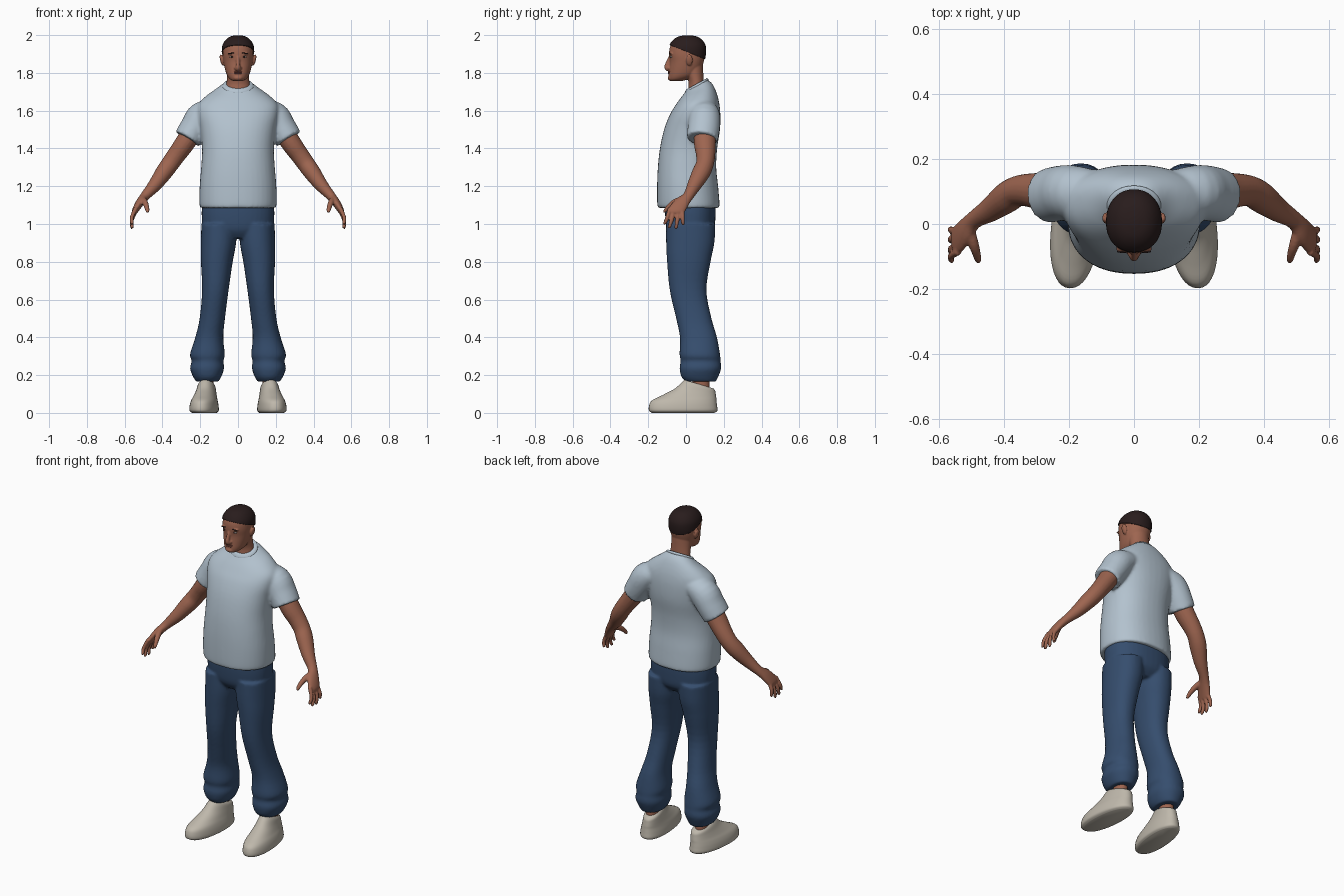
import bpy, bmesh, math
from mathutils import Vector, Matrix

cube = bpy.data.objects.get("Cube")
if cube:
    bpy.data.objects.remove(cube, do_unlink=True)


def material(name, rgb):
    m = bpy.data.materials.new(name)
    m.use_nodes = True
    m.diffuse_color = (*rgb, 1)
    bsdf = next(n for n in m.node_tree.nodes if n.type == 'BSDF_PRINCIPLED')
    bsdf.inputs["Base Color"].default_value = (*rgb, 1)
    bsdf.inputs["Roughness"].default_value = 0.8
    return m


SKIN = material("brown skin", (0.34, 0.13, 0.08))
SHIRT = material("pale blue cotton", (0.45, 0.54, 0.62))
DENIM = material("dark blue denim", (0.036, 0.075, 0.155))
SHOE = material("off white canvas", (0.52, 0.48, 0.41))
HAIR = material("black brown hair", (0.022, 0.012, 0.012))
LIP = material("dark lip", (0.24, 0.075, 0.055))
EYE = material("eye white", (0.5, 0.45, 0.42))


def spline(rows, steps=4):
    """Catmull-Rom interpolation of every column."""
    out = []
    for i in range(len(rows) - 1):
        quad = [rows[max(i - 1, 0)], rows[i], rows[i + 1], rows[min(i + 2, len(rows) - 1)]]
        for k in range(steps):
            t = k / steps
            out.append([b + t / 2 * (c - a + t * (2 * a - 5 * b + 4 * c - d + t * (3 * (b - c) + d - a)))
                        for a, b, c, d in zip(*quad)])
    return out + [list(rows[-1])]


def skin_rings(bm, rings):
    loops = [[bm.verts.new(p) for p in ring] for ring in rings]
    n = len(loops[0])
    faces = [bm.faces.new((a[i], a[(i + 1) % n], b[(i + 1) % n], b[i]))
             for a, b in zip(loops, loops[1:]) for i in range(n)]
    faces += [bm.faces.new(loops[0]), bm.faces.new(loops[-1])]
    bmesh.ops.recalc_face_normals(bm, faces=faces)


def circle(power, n):
    for i in range(n):
        c, s = math.cos(i * math.tau / n), math.sin(i * math.tau / n)
        yield (math.copysign(abs(c) ** (2 / power), c), math.copysign(abs(s) ** (2 / power), s))


def stack(bm, rows, side=1, power=2, grow=0, toe_out=0):
    """Level sections: x, z, half width, front y, back y, tilt."""
    rings = []
    for x, z, w, y0, y1, tilt in spline(rows):
        mid, depth = (y0 + y1) / 2, (y1 - y0) / 2 + grow
        rings.append([(side * (x + c * (w + grow) - toe_out * (mid + s * depth)),
                       mid + s * depth, z + tilt * s * depth) for c, s in circle(power, 40)])
    skin_rings(bm, rings)


def limb(bm, rows, side=1, n=20):
    """Sections across a path: x, y, z, radius along y, radius across."""
    pts = spline(rows)
    centres = [Vector((side * p[0], p[1], p[2])) for p in pts]
    rings = []
    for i, p in enumerate(pts):
        t = (centres[min(i + 1, len(pts) - 1)] - centres[max(i - 1, 0)]).normalized()
        ref = Vector((0, 1, 0))
        u = (ref - t * ref.dot(t)).normalized()
        v = t.cross(u)
        rings.append([centres[i] + u * c * p[3] + v * s * p[4] for c, s in circle(2, n)])
    skin_rings(bm, rings)


def ball(bm, centre, radii, side=1, roll=0):
    c = Vector((side * centre[0], centre[1], centre[2]))
    m = Matrix.Translation(c) @ Matrix.Rotation(side * roll, 4, 'Y') @ Matrix.Diagonal((*radii, 1))
    bmesh.ops.create_uvsphere(bm, u_segments=20, v_segments=12, radius=1, matrix=m)


def finish(name, bm, mat, voxel=0, smooth=3):
    mesh = bpy.data.meshes.new(name)
    bm.to_mesh(mesh)
    bm.free()
    for p in mesh.polygons:
        p.use_smooth = True
    ob = bpy.data.objects.new(name, mesh)
    bpy.context.collection.objects.link(ob)
    mesh.materials.append(mat)
    if voxel:  # fuse the overlapping volumes into one soft skin
        r = ob.modifiers.new("Fuse", 'REMESH')
        r.mode, r.voxel_size, r.use_smooth_shade = 'VOXEL', voxel, True
        s = ob.modifiers.new("Soften", 'SMOOTH')
        s.factor, s.iterations = 0.5, smooth
    return ob


SIDES = (1, -1)

# T-shirt: torso, sleeves and collar
bm = bmesh.new()
stack(bm, [(0, 1.085, .195, -.145, .172, 0), (0, 1.1, .204, -.152, .178, 0), (0, 1.2, .203, -.153, .17, 0),
           (0, 1.3, .195, -.149, .16, 0), (0, 1.4, .19, -.138, .165, 0), (0, 1.5, .2, -.116, .18, 0),
           (0, 1.58, .215, -.085, .182, 0), (0, 1.635, .21, -.055, .176, .05), (0, 1.68, .165, -.03, .162, .15),
           (0, 1.715, .11, -.012, .14, .35), (0, 1.735, .078, 0, .112, .55)], power=2.25)
for s in SIDES:
    limb(bm, [(.1, .09, 1.61, .07, .05), (.185, .097, 1.572, .083, .08), (.23, .094, 1.51, .085, .077),
              (.267, .086, 1.45, .083, .075)], s, 32)
finish("tshirt", bm, SHIRT, .009, 5)
bm = bmesh.new()
stack(bm, [(0, 1.715, .082, -.004, .116, .55), (0, 1.732, .083, -.006, .118, .55),
           (0, 1.742, .074, .002, .11, .55)])
finish("shirt_collar", bm, SHIRT)

# Trousers: hips and two legs with bunched cuffs
bm = bmesh.new()
stack(bm, [(0, .925, .12, -.07, .11, 0), (0, .97, .18, -.1, .148, 0), (0, 1.04, .192, -.11, .156, 0),
           (0, 1.11, .19, -.112, .156, 0)], power=2.3)
for s in SIDES:
    stack(bm, [(.1, 1, .094, -.105, .156, 0), (.103, .9, .093, -.105, .15, 0), (.112, .8, .084, -.1, .13, 0),
               (.12, .65, .07, -.086, .108, 0), (.136, .5, .067, -.052, .135, 0), (.152, .4, .074, -.032, .164, 0),
               (.162, .31, .092, -.034, .18, 0), (.161, .275, .084, -.028, .183, 0),
               (.164, .235, .09, -.034, .186, 0), (.163, .19, .074, -.024, .17, 0),
               (.163, .165, .058, 0, .158, 0)], s, 2.2)
finish("trousers", bm, DENIM, .008)

# Shoes and bare ankles
for s, label in zip(SIDES, ("left", "right")):
    bm = bmesh.new()
    stack(bm, [(.176, 0, .062, -.18, .15, 0), (.178, .012, .075, -.196, .166, 0), (.178, .04, .074, -.195, .164, 0),
               (.177, .066, .068, -.18, .161, 0), (.175, .088, .06, -.125, .16, -.04),
               (.173, .115, .052, -.06, .157, -.12), (.172, .14, .046, -.022, .154, -.25),
               (.172, .152, .038, -.008, .146, -.3)], s, 2.2, toe_out=.09)
    finish(label + "_shoe", bm, SHOE)
    bm = bmesh.new()
    stack(bm, [(.165, .08, .036, .035, .125, 0), (.165, .24, .036, .035, .125, 0)], s)
    finish(label + "_ankle", bm, SKIN)

# Arms with palms, fingers and thumbs
FINGERS = [(-.085, 1.075, -.112, .998), (-.064, 1.065, -.088, .978),
           (-.041, 1.065, -.052, .976), (-.02, 1.072, -.016, .995)]
for s, label in zip(SIDES, ("left", "right")):
    bm = bmesh.new()
    limb(bm, [(.21, .1, 1.54, .06, .055), (.28, .1, 1.43, .058, .053), (.325, .104, 1.367, .051, .049),
              (.36, .1, 1.318, .047, .047), (.393, .08, 1.272, .048, .045), (.44, .045, 1.207, .038, .036),
              (.492, .012, 1.148, .028, .025), (.52, -.022, 1.112, .039, .022),
              (.544, -.05, 1.072, .043, .017), (.55, -.055, 1.055, .034, .013)], s)
    for y0, z0, y1, z1 in FINGERS:
        limb(bm, [(.54, y0, z0 + .01, .011, .012), (.562, (y0 + y1) / 2, (z0 + z1) / 2, .0105, .0105),
                  (.561, y1, z1 + .006, .009, .009), (.56, y1, z1, .005, .005)], s, 12)
    limb(bm, [(.508, -.01, 1.135, .016, .018), (.493, -.062, 1.115, .016, .016),
              (.483, -.095, 1.088, .012, .013), (.479, -.112, 1.068, .009, .01),
              (.478, -.116, 1.06, .005, .005)], s, 12)
    finish(label + "_arm", bm, SKIN, .005, 2)

# Head, neck, nose and ears
HEAD = [(0, 1.757, .024, -.084, -.02, 0), (0, 1.766, .042, -.09, .01, 0), (0, 1.787, .058, -.092, .055, 0),
        (0, 1.82, .069, -.089, .08, 0), (0, 1.86, .077, -.086, .094, 0), (0, 1.9, .081, -.09, .101, 0),
        (0, 1.94, .078, -.084, .099, 0), (0, 1.97, .061, -.064, .081, 0), (0, 1.988, .037, -.036, .054, 0),
        (0, 1.995, .008, -.002, .018, 0)]
bm = bmesh.new()
stack(bm, HEAD, power=2.15)
stack(bm, [(0, 1.66, .07, 0, .115, 0), (0, 1.74, .061, .014, .097, 0), (0, 1.79, .059, .0, .092, 0),
           (0, 1.84, .06, -.02, .09, 0)])
limb(bm, [(0, -.078, 1.895, .009, .009), (0, -.092, 1.86, .012, .01), (0, -.1, 1.833, .015, .013),
          (0, -.096, 1.82, .012, .015), (0, -.086, 1.815, .006, .01)])
ball(bm, (0, -.084, 1.773), (.024, .013, .013))
for s in SIDES:
    ball(bm, (.012, -.09, 1.826), (.009, .011, .008), s)
    ball(bm, (.085, .018, 1.868), (.01, .018, .031), s, .25)
    ball(bm, (.033, -.077, 1.902), (.024, .011, .007), s)
finish("head", bm, SKIN, .004, 3)

# Close-cropped hair, trimmed along a sloping hairline
bm = bmesh.new()
stack(bm, HEAD, power=2.15, grow=.005)
bmesh.ops.translate(bm, verts=bm.verts, vec=(0, 0, .004))
bmesh.ops.bisect_plane(bm, geom=bm.verts[:] + bm.edges[:] + bm.faces[:], plane_co=(0, 0, 1.913),
                       plane_no=(0, .4, 1), clear_inner=True)
hair = finish("hair", bm, HAIR)
thick = hair.modifiers.new("Thickness", 'SOLIDIFY')
thick.thickness, thick.offset = .008, -1

# Eyes, brows and lips
whites, darks, lips = bmesh.new(), bmesh.new(), bmesh.new()
for s in SIDES:
    ball(whites, (.032, -.076, 1.885), (.013, .009, .0055), s)
    ball(darks, (.032, -.083, 1.885), (.005, .0035, .005), s)
    ball(darks, (.034, -.085, 1.904), (.019, .004, .003), s, .08)
ball(lips, (0, -.088, 1.806), (.024, .008, .004))
ball(lips, (0, -.088, 1.798), (.021, .008, .005))
finish("eyes", whites, EYE)
finish("brows_and_pupils", darks, HAIR)
finish("lips", lips, LIP)
